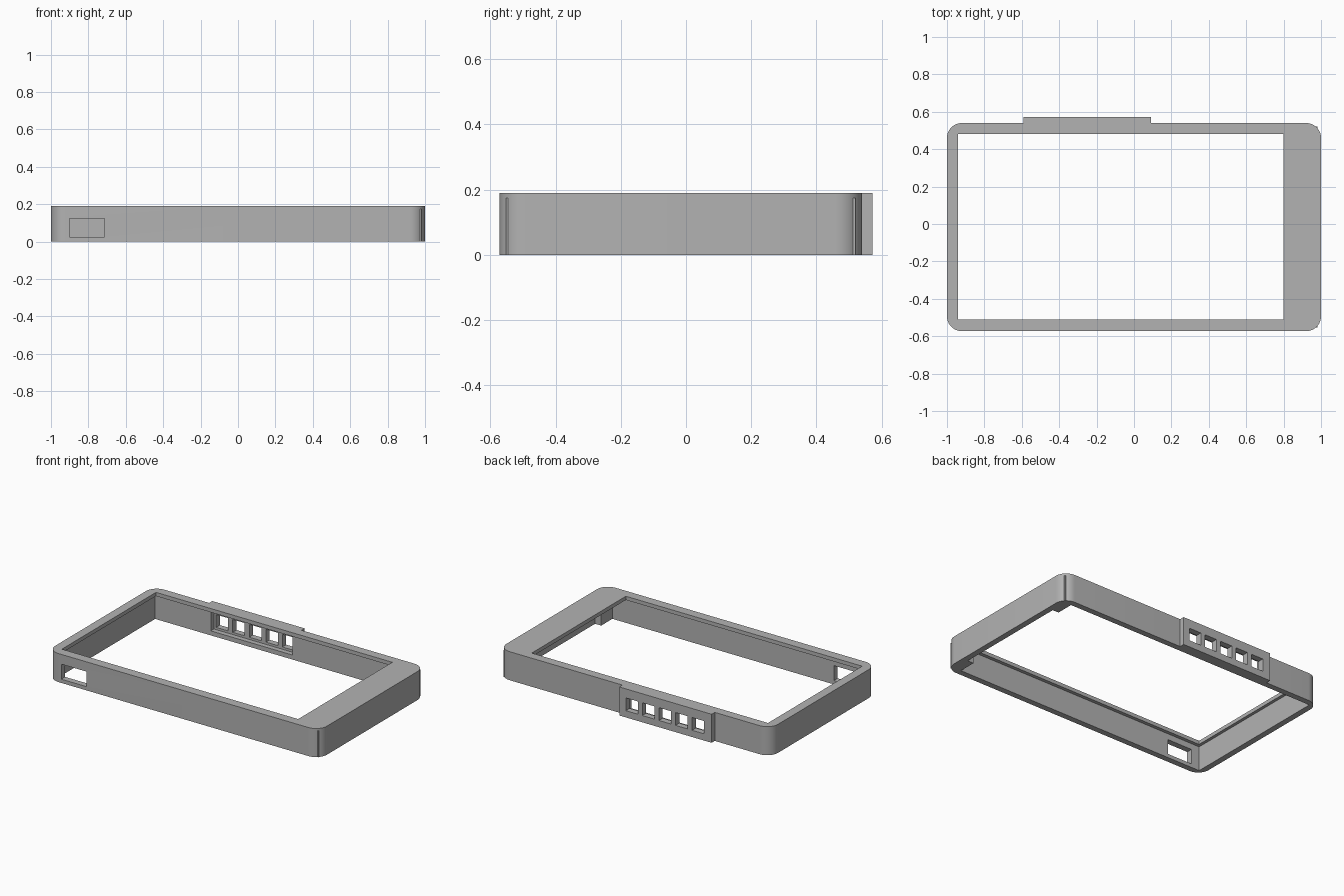
import bpy
import bmesh
from math import pi, cos, sin

if "Cube" in bpy.data.objects:
    bpy.data.objects.remove(bpy.data.objects["Cube"], do_unlink=True)

grey = bpy.data.materials.new("plain grey")
grey.use_nodes = True
colour = (0.45, 0.45, 0.45, 1)
grey.diffuse_color = colour
grey.node_tree.nodes["Principled BSDF"].inputs["Base Color"].default_value = colour

# Overall dimensions
HEIGHT, WALL, RADIUS = 0.19, 0.04, 0.08
FRONT, BACK, PANEL_BACK = -0.573, 0.54, 0.573
PANEL_L, PANEL_R = 0.09, -0.59
PLATE = 0.165          # underside of the bezel plate


def prism(name, outline, z0, z1):
    """Extrude a counter-clockwise outline between two heights."""
    bm = bmesh.new()
    base = bm.faces.new([bm.verts.new((x, y, z0)) for x, y in outline])
    side = bmesh.ops.extrude_face_region(bm, geom=[base])["geom"]
    top = [v for v in side if isinstance(v, bmesh.types.BMVert)]
    bmesh.ops.translate(bm, verts=top, vec=(0, 0, z1 - z0))
    bmesh.ops.recalc_face_normals(bm, faces=bm.faces)
    mesh = bpy.data.meshes.new(name)
    bm.to_mesh(mesh)
    bm.free()
    mesh.materials.append(grey)
    obj = bpy.data.objects.new(name, mesh)
    bpy.context.collection.objects.link(obj)
    return obj


def box(name, x0, x1, y0, y1, z0, z1):
    return prism(name, [(x0, y0), (x1, y0), (x1, y1), (x0, y1)], z0, z1)


def arc(cx, cy, start, steps=10):
    angles = [start + pi / 2 * i / steps for i in range(steps + 1)]
    return [(cx + RADIUS * cos(a), cy + RADIUS * sin(a)) for a in angles]


def combine(target, tool, operation):
    mod = target.modifiers.new("join", 'BOOLEAN')
    mod.operation, mod.solver, mod.object = operation, 'EXACT', tool
    bpy.context.view_layer.objects.active = target
    bpy.ops.object.modifier_apply(modifier=mod.name)
    bpy.data.objects.remove(tool, do_unlink=True)


# Rounded case outline with the raised button panel on the back
side, front, back = 1 - RADIUS, FRONT + RADIUS, BACK - RADIUS
outline = arc(side, front, -pi / 2) + arc(side, back, 0)
outline += [(PANEL_L, BACK), (PANEL_L, PANEL_BACK), (PANEL_R, PANEL_BACK), (PANEL_R, BACK)]
outline += arc(-side, back, pi / 2) + arc(-side, front, pi)
case = prism("bezel_case", outline, 0, HEIGHT)

# Hollow inside, screen window and recess behind the buttons
inner = 1 - WALL
combine(case, box("cavity", -inner, inner, FRONT + WALL, BACK - WALL, -0.1, PLATE), 'DIFFERENCE')
combine(case, box("window", -0.94, 0.80, -0.51, 0.48, 0.1, 0.3), 'DIFFERENCE')
combine(case, box("recess", PANEL_R + WALL, PANEL_L - WALL, 0.4,
                  PANEL_BACK - WALL, 0.03, PLATE), 'DIFFERENCE')

# Five button openings and the front connector opening
for i in range(5):
    x = -0.49 + 0.122 * i
    combine(case, box("button_hole", x - 0.044, x + 0.044, 0.45, 0.7, 0.045, 0.13), 'DIFFERENCE')
combine(case, box("connector_hole", -0.90, -0.715, -0.7, -0.45, 0.025, 0.125), 'DIFFERENCE')

# Corner posts under the wide side of the bezel
for y0, y1 in ((FRONT + WALL / 2, -0.415), (0.382, BACK - WALL / 2)):
    combine(case, box("corner_post", 0.915, 0.98, y0, y1, 0, PLATE + 0.01), 'UNION')

# Smooth rounded corners, crisp edges elsewhere
bpy.ops.object.select_all(action='DESELECT')
case.select_set(True)
bpy.context.view_layer.objects.active = case
bpy.ops.object.shade_smooth_by_angle(angle=pi / 6)
